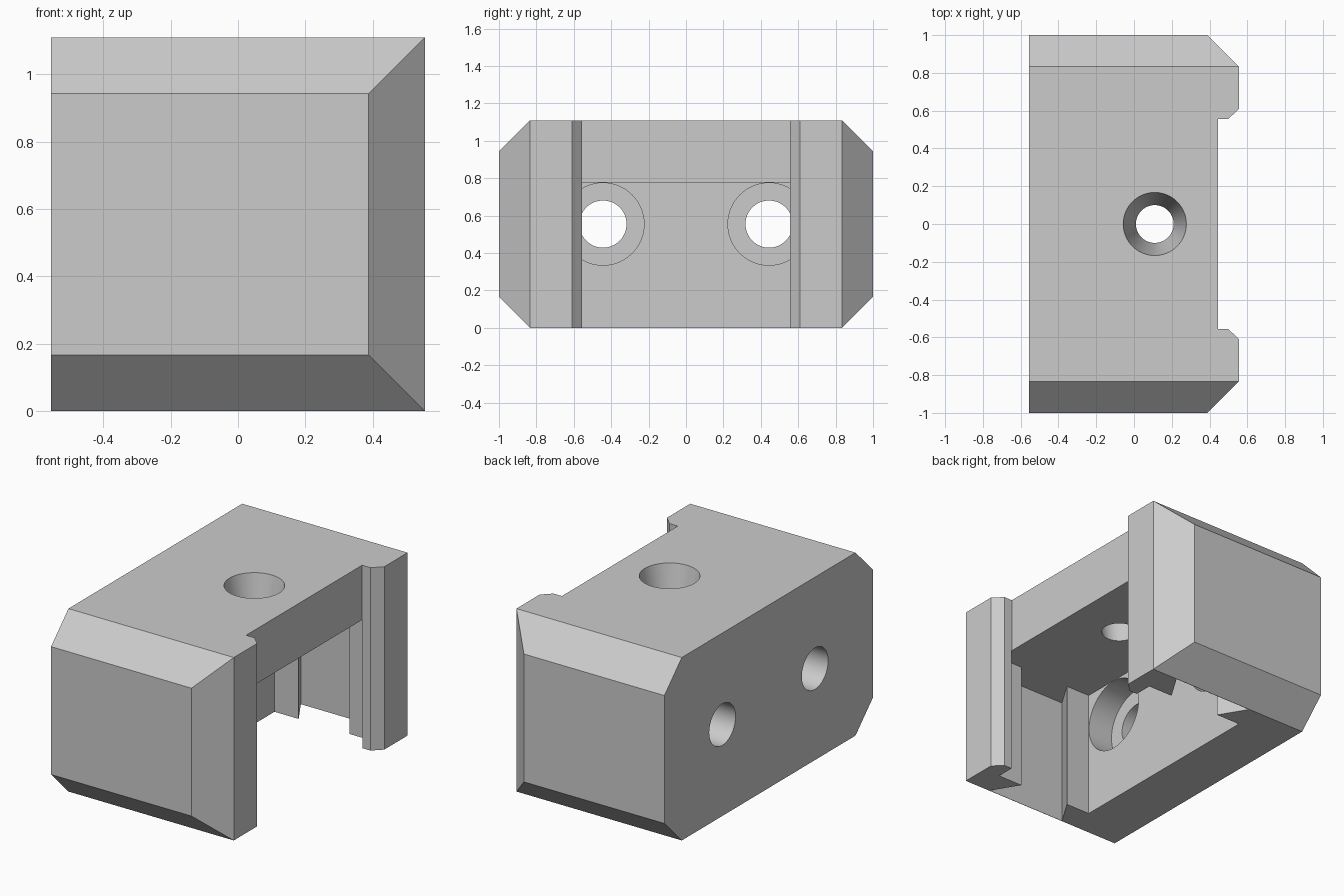
import bpy, bmesh, math
from mathutils import Matrix

cube = bpy.data.objects.get("Cube")
if cube:
    bpy.data.objects.remove(cube, do_unlink=True)

HX, HY, H, BEVEL = 0.555, 1.0, 1.11, 0.167   # half width, half length, height, chamfer
ROOF = 0.778                                 # underside of the roof
LIP_X, LIP_Y = 0.444, 0.556                  # inner side of the lips
WALL_X, WALL_Y = -0.222, 0.667               # cavity walls
HOLE_X = 0.11

grey = bpy.data.materials.new("plain grey")
grey.use_nodes = True
grey.diffuse_color = (0.6, 0.6, 0.6, 1)
grey.node_tree.nodes["Principled BSDF"].inputs["Base Color"].default_value = (0.6, 0.6, 0.6, 1)


def finish(name, bm):
    bmesh.ops.recalc_face_normals(bm, faces=bm.faces)
    mesh = bpy.data.meshes.new(name)
    bm.to_mesh(mesh)
    bm.free()
    mesh.materials.append(grey)
    obj = bpy.data.objects.new(name, mesh)
    bpy.context.collection.objects.link(obj)
    return obj


def prism(name, outline, z0, z1):
    bm = bmesh.new()
    face = bm.faces.new([bm.verts.new((x, y, z0)) for x, y in outline])
    top = bmesh.ops.extrude_face_region(bm, geom=[face])["geom"]
    verts = [v for v in top if isinstance(v, bmesh.types.BMVert)]
    bmesh.ops.translate(bm, vec=(0, 0, z1 - z0), verts=verts)
    return finish(name, bm)


def bore(name, r0, r1, start, end, axis, place):
    # Round cutter running from start to end along the given axis
    bm = bmesh.new()
    bmesh.ops.create_cone(bm, cap_ends=True, segments=64, radius1=r0, radius2=r1, depth=end - start)
    turn = Matrix.Rotation(math.pi / 2, 4, "Y") if axis == "x" else Matrix()
    mid = (start + end) / 2
    spot = (mid, *place) if axis == "x" else (*place, mid)
    bm.transform(Matrix.Translation(spot) @ turn)
    return finish(name, bm)


def mirrored(half):
    return half + [(x, -y) for x, y in reversed(half)]


# Block body: rectangular rings lofted along y, chamfered at both ends
bm = bmesh.new()
rings = []
for y, inset in ((-HY, BEVEL), (-HY + BEVEL, 0), (HY - BEVEL, 0), (HY, BEVEL)):
    corners = ((-HX, inset), (HX - inset, inset), (HX - inset, H - inset), (-HX, H - inset))
    rings.append([bm.verts.new((x, y, z)) for x, z in corners])
for a, b in zip(rings, rings[1:]):
    for i in range(4):
        j = (i + 1) % 4
        bm.faces.new((a[i], a[j], b[j], b[i]))
bm.faces.new(rings[0])
bm.faces.new(rings[-1])
body = finish("clamp_block", bm)

# Side opening between the lips, and the cavity with its dovetail pockets
opening = mirrored([(LIP_X, LIP_Y), (0.5, LIP_Y), (HX, 0.61), (0.7, 0.755)])
cavity = mirrored([(WALL_X, WALL_Y),
                   (HOLE_X - 0.17, WALL_Y), (HOLE_X - 0.27, 0.831),
                   (HOLE_X + 0.27, 0.831), (HOLE_X + 0.17, WALL_Y),
                   (LIP_X + 0.002, WALL_Y)])
cutters = [prism("opening_cutter", opening, -0.2, H + 0.2),
           prism("cavity_cutter", cavity, -0.2, ROOF)]

# Counterbored holes through the closed wall
for y in (-0.444, 0.444):
    cutters.append(bore("counterbore_cutter", 0.22, 0.22, -0.389, -0.2, "x", (y, H / 2)))
    cutters.append(bore("bolt_hole_cutter", 0.126, 0.126, -0.7, -0.3, "x", (y, H / 2)))

# Tapered hole through the roof, continued past both faces at the same slope
slope = (0.167 - 0.1) / (H - ROOF)
over = 0.05
cutters.append(bore("roof_hole_cutter", 0.1 - slope * over, 0.167 + slope * over,
                    ROOF - over, H + over, "z", (HOLE_X, 0)))

bpy.context.view_layer.objects.active = body
for cutter in cutters:
    cutter.hide_render = True
    mod = body.modifiers.new("cut", "BOOLEAN")
    mod.operation = "DIFFERENCE"
    mod.solver = "EXACT"
    mod.object = cutter
    bpy.ops.object.modifier_apply(modifier=mod.name)
    bpy.data.objects.remove(cutter, do_unlink=True)

# Smooth bores, sharp edges elsewhere
for obj in bpy.context.selected_objects:
    obj.select_set(False)
body.select_set(True)
bpy.ops.object.shade_smooth_by_angle(angle=math.radians(30))
